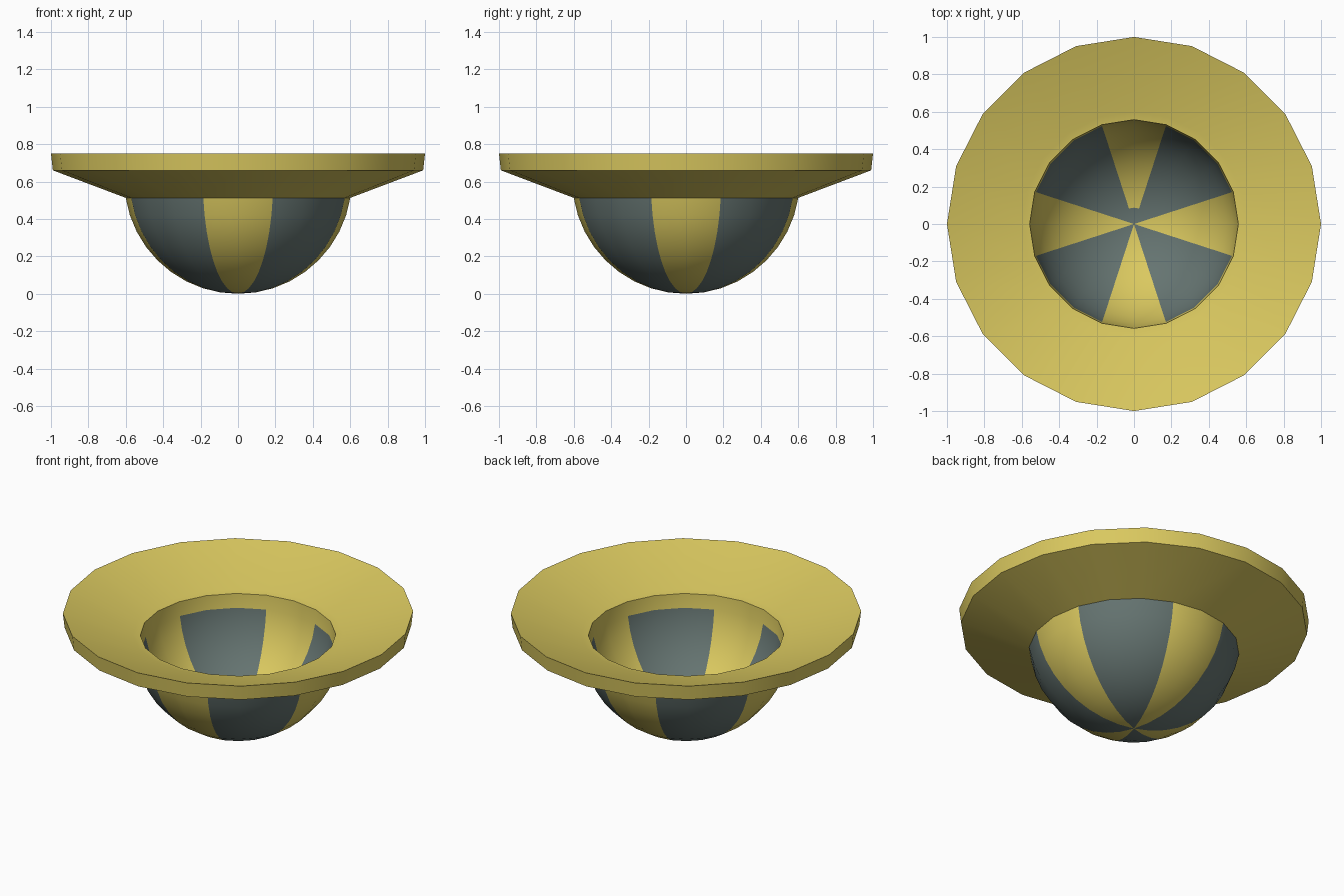
import bpy
import bmesh
from math import sin, cos, pi, radians

cube = bpy.data.objects.get("Cube")
if cube:
    bpy.data.objects.remove(cube, do_unlink=True)

SIDES = 20
STEP = 2 * pi / SIDES
CENTRE_Z = 0.608      # centre of the bowl's sphere
OUTER_R = 0.608
INNER_R = 0.558


def material(name, rgb):
    mat = bpy.data.materials.new(name)
    mat.use_nodes = True
    mat.diffuse_color = (*rgb, 1)
    mat.node_tree.nodes["Principled BSDF"].inputs["Base Color"].default_value = (*rgb, 1)
    return mat


MATERIALS = [material("mustard_yellow", (0.70, 0.58, 0.115)),
             material("slate_grey", (0.13, 0.175, 0.165))]


def arc(radius, ring_count):
    """Points of a sphere profile from the bottom pole upward."""
    angles = [radians(9 * i) for i in range(ring_count + 1)]
    return [(radius * sin(a), CENTRE_Z - radius * cos(a)) for a in angles]


def lathe(name, profiles, colour_rule):
    """Turn each (radius, z) profile round the z axis into one object."""
    bm = bmesh.new()
    for profile in profiles:
        rings = []
        for r, z in profile:
            if r < 1e-6:
                rings.append([bm.verts.new((0, 0, z))] * SIDES)
            else:
                rings.append([bm.verts.new((r * cos(i * STEP), r * sin(i * STEP), z))
                              for i in range(SIDES)])
        for low, high in zip(rings, rings[1:]):
            for i in range(SIDES):
                j = (i + 1) % SIDES
                corners = [low[i], low[j], high[j], high[i]]
                face = bm.faces.new(list(dict.fromkeys(corners)))
                face.material_index = colour_rule(i, face)
    mesh = bpy.data.meshes.new(name)
    bm.to_mesh(mesh)
    bm.free()
    for mat in MATERIALS:
        mesh.materials.append(mat)
    obj = bpy.data.objects.new(name, mesh)
    bpy.context.collection.objects.link(obj)
    bpy.ops.object.select_all(action="DESELECT")
    obj.select_set(True)
    bpy.context.view_layer.objects.active = obj
    bpy.ops.object.shade_smooth_by_angle(angle=radians(35))
    return obj


def stripe(segment, face):
    """Yellow stripes on the four axes, grey between, yellow collar on top."""
    middle = face.calc_center_median()
    if middle.z > 0.53:
        return 0
    # small grey tip of the back stripe at the inside pole
    if len(face.verts) == 3 and middle.z > 0.03 and segment in (4, 5):
        return 1
    return 1 if segment % 5 in (1, 2, 3) else 0


# Bowl: outer shell, and inner shell with its collar
outer = arc(OUTER_R, 9)
inner = arc(INNER_R, 10)
lathe("bowl", [outer, inner[::-1]], stripe)

# Brim: underside, outer wall, sloping top and flat lip
lathe("brim", [[outer[-1], (0.99, 0.66), (1.0, 0.75), (0.60, 0.615), inner[-1]]],
      lambda segment, face: 0)
